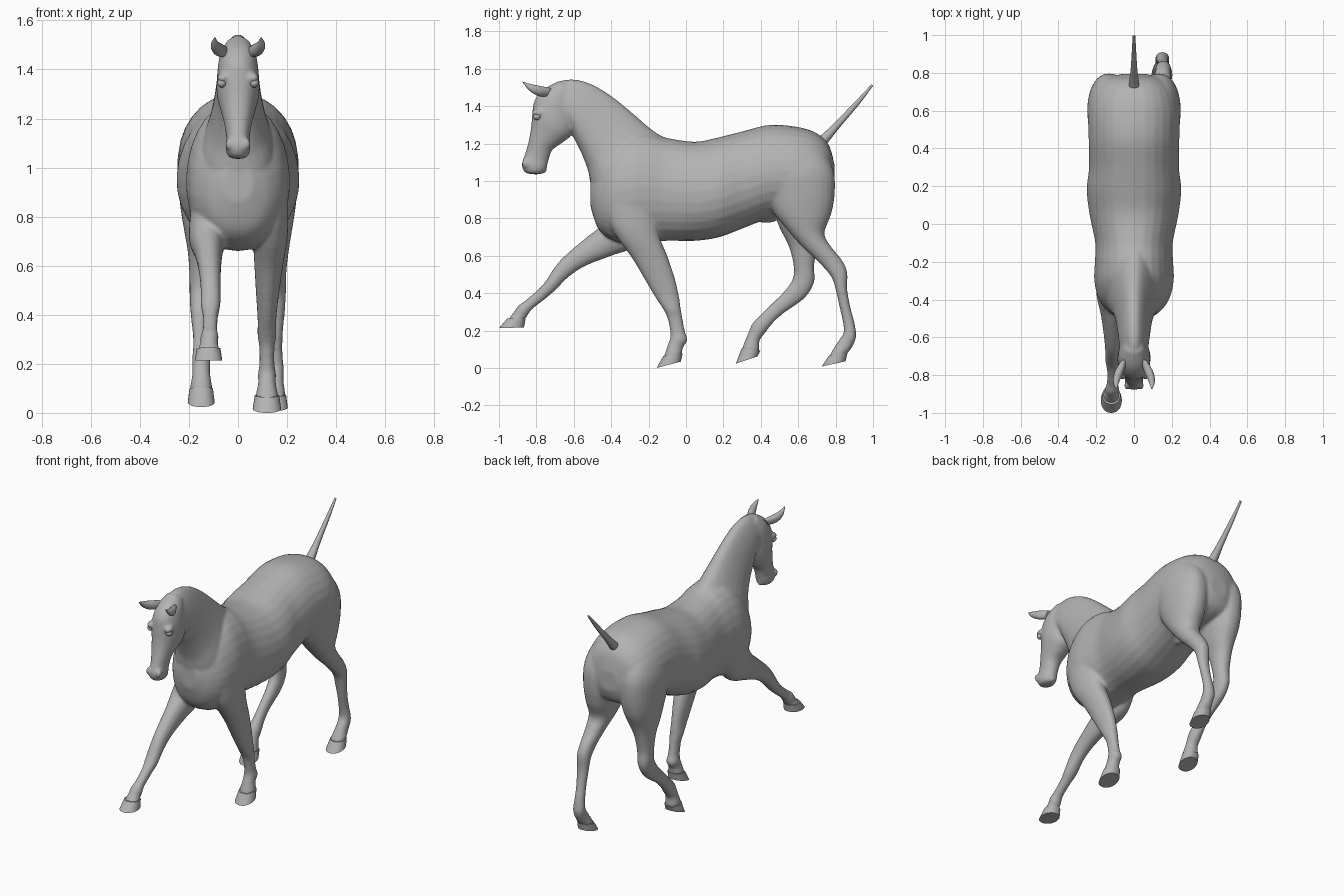
import bpy, bmesh, math
from mathutils import Matrix

if "Cube" in bpy.data.objects:
    bpy.data.objects.remove(bpy.data.objects["Cube"], do_unlink=True)

grey = bpy.data.materials.new("plain_grey")
grey.use_nodes = True
GREY = (0.45, 0.45, 0.45, 1)
grey.diffuse_color = GREY
grey.node_tree.nodes["Principled BSDF"].inputs["Base Color"].default_value = GREY


def spline(a, b, c, d, t):
    """Catmull-Rom blend of four sections."""
    return [0.5 * (2 * q + (r - p) * t + (2 * p - 5 * q + 4 * r - s) * t * t
                   + (3 * q - p - 3 * r + s) * t ** 3) for p, q, r, s in zip(a, b, c, d)]


def loft(bm, sections, steps=5, n=28, taper=0.0, mirror=1):
    """Sections: (y1, z1, y2, z2, x centre, half width), two outline points each."""
    k = len(sections) - 1
    rows = []
    for i in range(k):
        quad = [sections[min(max(j, 0), k)] for j in (i - 1, i, i + 1, i + 2)]
        rows += [spline(*quad, s / steps) for s in range(steps)]
    rows.append(sections[-1])
    rings = []
    for y1, z1, y2, z2, cx, w in rows:
        ring = []
        for a in range(n):
            c, s = math.cos(2 * math.pi * a / n), math.sin(2 * math.pi * a / n)
            x = cx + w * math.copysign(abs(s) ** 0.88, s) * (1 - taper * c)
            ring.append(bm.verts.new((mirror * x, (y1 + y2) / 2 + c * (y1 - y2) / 2,
                                      (z1 + z2) / 2 + c * (z1 - z2) / 2)))
        rings.append(ring)
    for r0, r1 in zip(rings, rings[1:]):
        for a in range(n):
            b = (a + 1) % n
            bm.faces.new((r0[a], r0[b], r1[b], r1[a]))
    bm.faces.new(rings[0])
    bm.faces.new(rings[-1])


def ball(bm, centre, size):
    bmesh.ops.create_uvsphere(bm, u_segments=20, v_segments=12, radius=1,
                              matrix=Matrix.Translation(centre) @ Matrix.Diagonal((*size, 1)))


def finish(bm, name, remesh=False):
    bmesh.ops.recalc_face_normals(bm, faces=bm.faces)
    mesh = bpy.data.meshes.new(name)
    bm.to_mesh(mesh)
    bm.free()
    ob = bpy.data.objects.new(name, mesh)
    bpy.context.collection.objects.link(ob)
    bpy.ops.object.select_all(action='DESELECT')
    ob.select_set(True)
    bpy.context.view_layer.objects.active = ob
    if remesh:
        m = ob.modifiers.new("fuse", 'REMESH')
        m.mode, m.voxel_size = 'VOXEL', 0.009
        s = ob.modifiers.new("soften", 'SMOOTH')
        s.factor, s.iterations = 0.5, 5
        for mod in ("fuse", "soften"):
            bpy.ops.object.modifier_apply(modifier=mod)
    ob.data.materials.clear()
    ob.data.materials.append(grey)
    bpy.ops.object.shade_smooth_by_angle(angle=math.radians(40))
    return ob


# Torso: y, top, bottom, half width
torso = [(0.795, 1.08, 0.95, 0.06), (0.765, 1.19, 0.88, 0.16), (0.70, 1.255, 0.84, 0.215),
         (0.60, 1.288, 0.82, 0.242), (0.45, 1.30, 0.80, 0.24), (0.30, 1.265, 0.745, 0.238),
         (0.18, 1.235, 0.70, 0.25), (0.05, 1.21, 0.68, 0.235), (-0.10, 1.23, 0.68, 0.205),
         (-0.20, 1.26, 0.67, 0.207), (-0.30, 1.26, 0.66, 0.21), (-0.40, 1.20, 0.685, 0.185),
         (-0.47, 1.10, 0.745, 0.13), (-0.51, 1.02, 0.86, 0.06)]
neck = [(-0.08, 1.22, -0.42, 0.80, 0, 0.15), (-0.17, 1.265, -0.50, 0.95, 0, 0.145),
        (-0.30, 1.375, -0.525, 1.06, 0, 0.112), (-0.40, 1.455, -0.56, 1.15, 0, 0.094),
        (-0.50, 1.515, -0.595, 1.22, 0, 0.085), (-0.60, 1.543, -0.62, 1.28, 0, 0.078),
        (-0.69, 1.53, -0.66, 1.32, 0, 0.07), (-0.74, 1.50, -0.70, 1.36, 0, 0.05)]
head = [(-0.68, 1.535, -0.60, 1.47, 0, 0.05), (-0.76, 1.49, -0.60, 1.41, 0, 0.075),
        (-0.81, 1.43, -0.595, 1.33, 0, 0.085), (-0.822, 1.36, -0.61, 1.25, 0, 0.087),
        (-0.828, 1.29, -0.66, 1.205, 0, 0.074), (-0.842, 1.21, -0.715, 1.165, 0, 0.058),
        (-0.862, 1.14, -0.735, 1.11, 0, 0.048), (-0.878, 1.09, -0.745, 1.07, 0, 0.05),
        (-0.867, 1.052, -0.76, 1.045, 0, 0.042), (-0.84, 1.037, -0.79, 1.035, 0, 0.02)]

# Legs, from inside the body down to the pastern
fore_left = [(-0.39, 1.06, -0.22, 1.06, 0.11, 0.06), (-0.44, 0.95, -0.16, 0.95, 0.12, 0.08),
             (-0.42, 0.80, -0.15, 0.80, 0.125, 0.08), (-0.37, 0.70, -0.14, 0.70, 0.13, 0.07),
             (-0.29, 0.59, -0.10, 0.60, 0.125, 0.058), (-0.22, 0.473, -0.06, 0.48, 0.12, 0.046),
             (-0.165, 0.38, -0.038, 0.385, 0.118, 0.038), (-0.125, 0.32, -0.027, 0.31, 0.118, 0.038),
             (-0.10, 0.27, -0.018, 0.26, 0.118, 0.031), (-0.085, 0.20, -0.006, 0.195, 0.118, 0.031),
             (-0.083, 0.165, 0.008, 0.15, 0.118, 0.037), (-0.095, 0.13, -0.016, 0.11, 0.118, 0.036),
             (-0.115, 0.07, -0.022, 0.075, 0.118, 0.046), (-0.12, 0.05, -0.03, 0.06, 0.118, 0.042)]
fore_right = [(-0.36, 0.92, -0.15, 0.80, -0.12, 0.07), (-0.45, 0.77, -0.25, 0.66, -0.125, 0.075),
              (-0.53, 0.70, -0.40, 0.60, -0.12, 0.057), (-0.62, 0.625, -0.54, 0.545, -0.115, 0.046),
              (-0.69, 0.555, -0.63, 0.485, -0.112, 0.041), (-0.75, 0.465, -0.70, 0.415, -0.112, 0.04),
              (-0.79, 0.42, -0.755, 0.368, -0.112, 0.031), (-0.86, 0.36, -0.825, 0.313, -0.114, 0.03),
              (-0.895, 0.335, -0.845, 0.283, -0.116, 0.037), (-0.92, 0.30, -0.858, 0.265, -0.118, 0.036),
              (-0.948, 0.262, -0.863, 0.258, -0.12, 0.044), (-0.955, 0.248, -0.87, 0.245, -0.12, 0.042)]
thigh = [(0.52, 1.20, 0.68, 1.20, 0.11, 0.05), (0.46, 1.15, 0.74, 1.15, 0.12, 0.09),
         (0.40, 1.05, 0.79, 1.05, 0.13, 0.115), (0.43, 0.93, 0.795, 0.93, 0.132, 0.112),
         (0.47, 0.83, 0.775, 0.82, 0.135, 0.098)]
hind_left = thigh + [
    (0.54, 0.74, 0.74, 0.72, 0.14, 0.078), (0.62, 0.65, 0.775, 0.65, 0.148, 0.058),
    (0.71, 0.565, 0.835, 0.575, 0.152, 0.045), (0.775, 0.49, 0.862, 0.51, 0.155, 0.041),
    (0.80, 0.42, 0.862, 0.42, 0.155, 0.037), (0.82, 0.33, 0.88, 0.32, 0.153, 0.03),
    (0.838, 0.25, 0.90, 0.245, 0.15, 0.031), (0.843, 0.19, 0.91, 0.17, 0.15, 0.037),
    (0.815, 0.145, 0.89, 0.115, 0.15, 0.036), (0.772, 0.075, 0.86, 0.075, 0.148, 0.045),
    (0.77, 0.05, 0.85, 0.06, 0.148, 0.042)]
hind_right = [(a, b, c, d, -x, w) for a, b, c, d, x, w in thigh] + [
    (0.50, 0.75, 0.73, 0.72, -0.14, 0.078), (0.55, 0.65, 0.705, 0.65, -0.148, 0.056),
    (0.575, 0.55, 0.685, 0.55, -0.152, 0.046), (0.572, 0.48, 0.685, 0.46, -0.155, 0.042),
    (0.53, 0.415, 0.635, 0.375, -0.155, 0.037), (0.468, 0.352, 0.522, 0.293, -0.154, 0.03),
    (0.41, 0.295, 0.462, 0.238, -0.152, 0.031), (0.357, 0.24, 0.425, 0.19, -0.15, 0.037),
    (0.332, 0.185, 0.393, 0.145, -0.15, 0.036), (0.302, 0.11, 0.393, 0.095, -0.15, 0.045),
    (0.30, 0.09, 0.385, 0.08, -0.15, 0.042)]

# Fused body
bm = bmesh.new()
loft(bm, [(y, t, y, b, 0, w) for y, t, b, w in torso], taper=0.06)
loft(bm, neck, taper=0.3)
loft(bm, head)
for leg in (fore_left, fore_right, hind_left, hind_right):
    loft(bm, leg)
ball(bm, (0, 0.43, 0.82), (0.04, 0.08, 0.045))          # groin
ball(bm, (0, -0.775, 1.065), (0.032, 0.032, 0.028))     # chin
for s in (-1, 1):
    ball(bm, (s * 0.033, -0.857, 1.095), (0.02, 0.02, 0.026))   # nostril flares
    ball(bm, (s * 0.062, -0.79, 1.365), (0.024, 0.035, 0.022))  # brow ridges
finish(bm, "horse_body", remesh=True)

# Hooves: coronet outline, sole outline
hooves = {
    "front_left_hoof": ((-0.122, 0.064, -0.018, 0.078, 0.118, 0.05),
                        (-0.157, 0.0, -0.028, 0.034, 0.118, 0.058)),
    "front_right_hoof": ((-0.955, 0.266, -0.858, 0.262, -0.12, 0.048),
                         (-1.0, 0.213, -0.866, 0.217, -0.12, 0.056)),
    "hind_left_hoof": ((0.765, 0.068, 0.863, 0.078, 0.148, 0.048),
                       (0.725, 0.008, 0.853, 0.036, 0.148, 0.055)),
    "hind_right_hoof": ((0.297, 0.104, 0.398, 0.094, -0.15, 0.048),
                        (0.267, 0.024, 0.383, 0.062, -0.15, 0.055)),
}
for name, rims in hooves.items():
    bm = bmesh.new()
    loft(bm, rims, steps=1)
    finish(bm, name)

# Tail stub
bm = bmesh.new()
loft(bm, [(0.69, 1.22, 0.735, 1.175, 0, 0.03), (0.735, 1.255, 0.77, 1.22, 0, 0.026),
          (0.80, 1.318, 0.828, 1.293, 0, 0.018), (0.90, 1.42, 0.92, 1.402, 0, 0.012),
          (0.992, 1.517, 1.0, 1.508, 0, 0.007)], n=14)
finish(bm, "tail")

# Ears and eyes
ear = [(-0.72, 1.495, -0.745, 1.45, 0.055, 0.016), (-0.775, 1.507, -0.79, 1.455, 0.078, 0.024),
       (-0.83, 1.518, -0.836, 1.482, 0.094, 0.017), (-0.873, 1.531, -0.873, 1.526, 0.094, 0.003)]
for side, s in (("left", 1), ("right", -1)):
    bm = bmesh.new()
    loft(bm, ear, n=16, mirror=s)
    finish(bm, side + "_ear")
    bm = bmesh.new()
    ball(bm, (s * 0.066, -0.797, 1.345), (0.019, 0.021, 0.019))
    finish(bm, side + "_eye")
